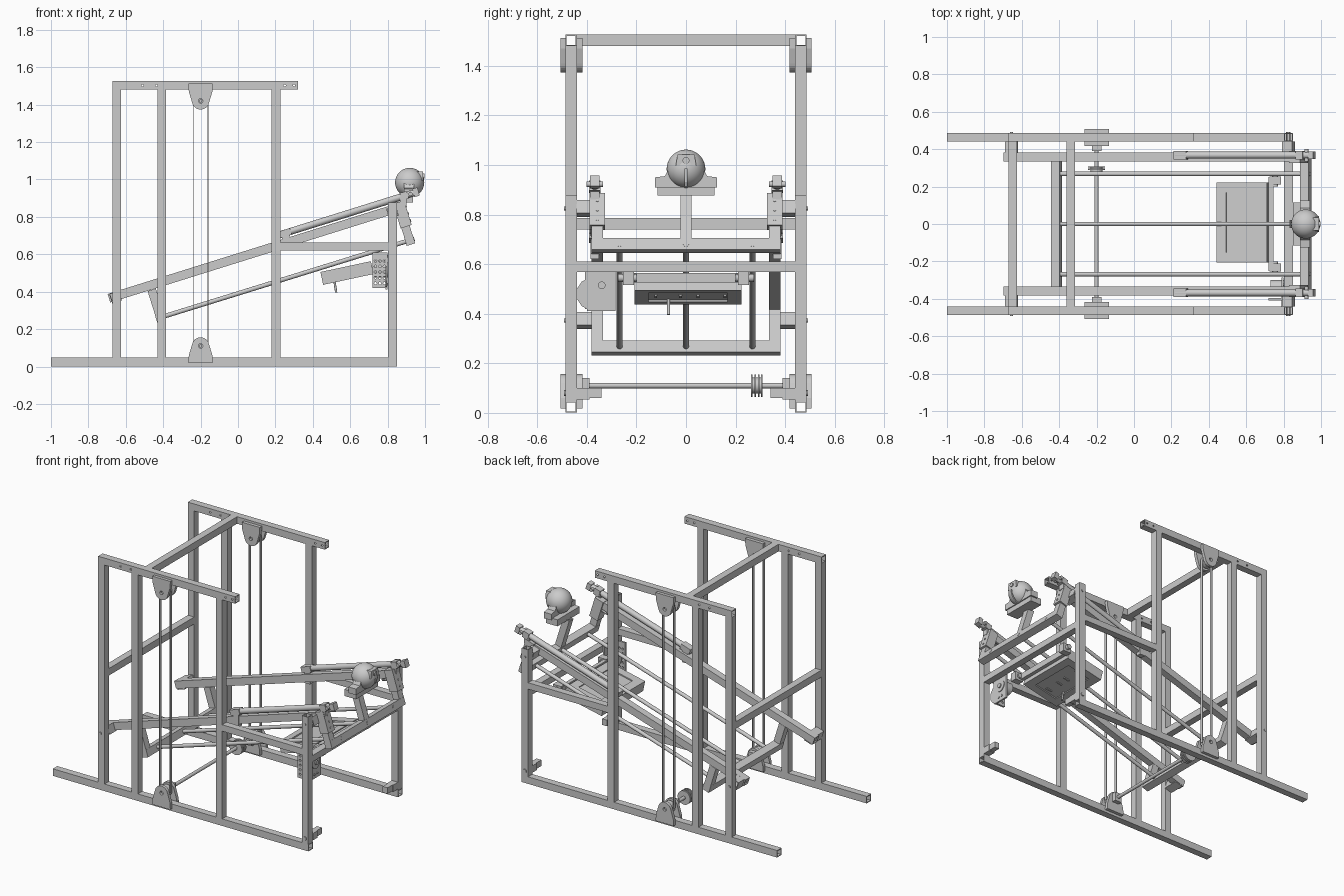
import bpy, bmesh
from math import sin, cos, pi, atan
from mathutils import Vector as V

if "Cube" in bpy.data.objects:
    bpy.data.objects.remove(bpy.data.objects["Cube"])

SLOPE = 0.313
TH = atan(SLOPE)
ALONG = V((cos(TH), 0, sin(TH)))      # direction of the inclined rails
UP = V((-sin(TH), 0, cos(TH)))        # square to the rails


def make(name, bm, smooth=False):
    bmesh.ops.recalc_face_normals(bm, faces=bm.faces)
    me = bpy.data.meshes.new(name)
    bm.to_mesh(me)
    bm.free()
    ob = bpy.data.objects.new(name, me)
    bpy.context.collection.objects.link(ob)
    if smooth:
        bpy.ops.object.select_all(action='DESELECT')
        ob.select_set(True)
        bpy.context.view_layer.objects.active = ob
        bpy.ops.object.shade_smooth_by_angle()
    return ob


def axes(p, q, roll=0.0):
    d = (q - p).normalized()
    u = V((0, 1, 0)) if abs(d.y) < 0.9 else V((cos(roll), 0, sin(roll)))
    return u, d.cross(u)


def beam(name, p, q, w=0.046, h=None, roll=0.0, wall=0.005):
    """Square tube from p to q; wall=0 gives a solid bar."""
    p, q, h = V(p), V(q), h or w
    u, v = axes(p, q, roll)
    bm = bmesh.new()

    def ring(c, i):
        return [bm.verts.new(c + u * a * (w / 2 - i) + v * b * (h / 2 - i))
                for a, b in ((-1, -1), (1, -1), (1, 1), (-1, 1))]
    o0, o1 = ring(p, 0), ring(q, 0)
    pairs = [(o0, o1)]
    if wall:
        i0, i1 = ring(p, wall), ring(q, wall)
        pairs += [(o1, i1), (i1, i0), (i0, o0)]
    else:
        bm.faces.new(o0)
        bm.faces.new(o1)
    for a, b in pairs:
        for k in range(4):
            bm.faces.new((a[k], a[(k + 1) % 4], b[(k + 1) % 4], b[k]))
    return make(name, bm)


def box(name, x0, x1, y0, y1, z0, z1):
    x = (x0 + x1) / 2
    y = (y0 + y1) / 2
    return beam(name, (x, y, z0), (x, y, z1), abs(y1 - y0), x1 - x0, wall=0)


def add_rod(bm, p, q, r, n):
    p, q = V(p), V(q)
    u, v = axes(p, q)
    rings = [[bm.verts.new(c + r * (u * cos(2 * pi * k / n) + v * sin(2 * pi * k / n)))
              for k in range(n)] for c in (p, q)]
    for k in range(n):
        bm.faces.new([rings[0][k], rings[0][k - 1], rings[1][k - 1], rings[1][k]])
    for r_ in rings:
        bm.faces.new(r_)


def rod(name, p, q, r, n=24):
    bm = bmesh.new()
    add_rod(bm, p, q, r, n)
    return make(name, bm, True)


def prism(name, pts, t0, t1, axis):
    bm = bmesh.new()
    vs = [bm.verts.new((t0, a, b) if axis == 'x' else (a, t0, b)) for a, b in pts]
    f = bm.faces.new(vs)
    g = bmesh.ops.extrude_face_region(bm, geom=[f])['geom']
    mv = V((t1 - t0, 0, 0)) if axis == 'x' else V((0, t1 - t0, 0))
    bmesh.ops.translate(bm, vec=mv, verts=[e for e in g if isinstance(e, bmesh.types.BMVert)])
    return make(name, bm)


def cut(ob, cutter):
    cutter.hide_render = True
    cutter.hide_set(True)
    m = ob.modifiers.new('cut', 'BOOLEAN')
    m.operation, m.object, m.solver = 'DIFFERENCE', cutter, 'EXACT'


def holes(ob, centres, r, y, depth=0.06):
    """Drill round holes along y at (x, z) centres."""
    bm = bmesh.new()
    for x, z in centres:
        add_rod(bm, (x, y - depth, z), (x, y + depth, z), r, 12)
    cut(ob, make(ob.name + '_hole_cutter', bm))


def lug(flip):
    pts = [(-0.265, 0.018), (-0.135, 0.018), (-0.137, 0.06)]
    pts += [(-0.2 + 0.046 * cos(a), 0.11 + 0.046 * sin(a)) for a in
            [pi * (0.08 + 0.84 * k / 12) for k in range(13)]] + [(-0.263, 0.06)]
    return [(x, 1.53 - z if flip else z) for x, z in pts]


for s in (-1, 1):
    y = s * 0.4635
    side = 'near' if s < 0 else 'far'
    # side frame
    beam(f'{side}_floor_rail', (-1, y, 0.024), (0.85, y, 0.024))
    top = beam(f'{side}_top_rail', (-0.672, y, 1.503), (0.32, y, 1.503))
    holes(top, [(x, 1.503) for x in (-0.51, -0.435, 0.25, 0.3)], 0.006, y)
    for nm, x, z in (('rear', -0.649, 1.48), ('middle', -0.407, 1.48),
                     ('inner', 0.203, 1.48), ('front', 0.826, 0.878)):
        beam(f'{side}_{nm}_post', (x, y, 0.047), (x, y, z))
    beam(f'{side}_middle_rail', (0.226, y, 0.642), (0.803, y, 0.642), 0.046, 0.042)
    # foot catch at the front post
    box(f'{side}_foot_catch', 0.805, 0.85, s * 0.39, s * 0.44, 0.055, 0.1)
    box(f'{side}_foot_catch_tip', 0.81, 0.845, s * 0.34, s * 0.39, 0.06, 0.1)
    rod(f'{side}_foot_bolt', (0.826, s * 0.43, 0.08), (0.826, s * 0.492, 0.08), 0.012)

    # belt pulleys, lugs and belts
    for nm, flip, zc in (('lower', 0, 0.11), ('upper', 1, 1.42)):
        for tag, a, b in (('outer', 0.487, 0.507), ('inner', 0.418, 0.44)):
            o = prism(f'{side}_{nm}_{tag}_lug', lug(flip), s * a, s * b, 'y')
            if nm == 'upper' or tag == 'outer':
                holes(o, [(-0.2, zc)], 0.012, s * (a + b) / 2, 0.03)
        rod(f'{side}_{nm}_pulley', (-0.2, y - 0.014, zc), (-0.2, y + 0.014, zc), 0.037, 32)
        rod(f'{side}_{nm}_pulley_axle', (-0.2, s * 0.43, zc), (-0.2, s * 0.495, zc), 0.009)
    for x in (-0.239, -0.161):
        box(f'{side}_belt', x - 0.002, x + 0.002, y - 0.01, y + 0.01, 0.11, 1.42)

    # inclined rail with its pivot blocks
    yr = s * 0.358
    beam(f'{side}_inclined_rail', (-0.69, yr, 0.365), (0.845, yr, 0.845), 0.046, 0.048)
    for x, z in ((-0.655, 0.372), (0.826, 0.825)):
        beam(f'{side}_pivot_block', (x, s * 0.335, z), (x, s * 0.441, z), 0.055, roll=TH)
        rod(f'{side}_pivot_bolt', (x, s * 0.44, z), (x, s * 0.492, z), 0.008)

    # carriage end arms
    lo, hi = V((-0.415, yr, 0.262)), V((0.918, yr, 0.675))
    beam(f'{side}_lower_arm', lo - UP * 0.023, lo + UP * 0.155, 0.046)
    beam(f'{side}_upper_arm', hi - UP * 0.023, hi + UP * 0.2, 0.046)
    beam(f'{side}_arm_plate', hi + UP * 0.075 + ALONG * 0.004,
         hi + UP * 0.212 + ALONG * 0.004, 0.064, 0.062, wall=0)
    for t in (0.1, 0.14, 0.18):
        c = hi + UP * t
        rod(f'{side}_plate_bolt', c, c + ALONG * 0.039, 0.006, 12)

    # gas strut above the rail
    ys = s * 0.368
    a, b = V((0.225, ys, 0.705)), V((0.965, ys, 0.936))
    d = (b - a).normalized()
    rod(f'{side}_strut', a, b, 0.0185)
    beam(f'{side}_strut_lower_clevis', a - d * 0.01, a + d * 0.06, 0.046, 0.036, wall=0)
    beam(f'{side}_strut_upper_clevis', b - d * 0.1, b - d * 0.06, 0.046, 0.042, wall=0)
    beam(f'{side}_strut_cap', b - d * 0.028, b, 0.04, 0.045, wall=0)
    box(f'{side}_strut_foot', 0.235, 0.275, ys - 0.018, ys + 0.018, 0.62, 0.71)
    box(f'{side}_strut_head', 0.865, 0.9, ys - 0.02, ys + 0.02, 0.86, 0.91)
    c = b - d * 0.045
    rod(f'{side}_strut_pin', c - V((0, 0.034, 0)), c + V((0, 0.034, 0)), 0.011)

# cross members of the main frame
for nm, x, z, h in (('top', -0.338, 1.503, 0.046), ('rear', -0.649, 0.763, 0.046),
                    ('front', 0.826, 0.59, 0.042)):
    beam(f'{nm}_cross_bar', (x, -0.441, z), (x, 0.441, z), 0.046, h)

# carriage cross bars and the three guide rods
for nm, x, z in (('lower', -0.415, 0.262), ('upper', 0.918, 0.675)):
    beam(f'{nm}_carriage_bar', (x, -0.381, z), (x, 0.381, z), 0.048, 0.048, roll=TH)
for y in (-0.268, 0, 0.268):
    p, q = V((-0.415, y, 0.262)), V((0.918, y, 0.675))
    rod('guide_rod', p, q + ALONG * 0.026, 0.012)

# drive shaft and winding drum
rod('drive_shaft', (-0.2, -0.43, 0.11), (-0.2, 0.43, 0.11), 0.011)
rod('drum_core', (-0.2, 0.265, 0.11), (-0.2, 0.307, 0.11), 0.032, 32)
for y in (0.265, 0.279, 0.293, 0.305):
    rod('drum_flange', (-0.2, y - 0.003, 0.11), (-0.2, y + 0.003, 0.11), 0.045, 32)
for s in (-1, 1):
    box('shaft_bearing', -0.225, -0.175, s * 0.39, s * 0.42, 0.08, 0.14)

# tilted tray with a recessed underside
TT = 0.21
TA, TU = V((cos(TT), 0, sin(TT))), V((-sin(TT), 0, cos(TT)))
c = V((0.583, 0.008, 0.5))
tray = beam('tray', c - TA * 0.138, c + TA * 0.138, 0.43, 0.07, wall=0)
for nm, t in (('bottom', -0.04), ('top', 0.04)):
    k = c + TU * t
    cut(tray, beam(f'tray_{nm}_recess_cutter', k - TA * 0.085, k + TA * 0.085, 0.32, 0.025, wall=0))
for y in (-0.13, -0.03, 0.04, 0.15):
    k = c + V((0, y, 0)) - TU * 0.028
    beam('tray_latch', k - TA * 0.02, k + TA * 0.02, 0.012, 0.012, wall=0)
rod('tray_handle', (0.515, -0.07, 0.46), (0.525, -0.07, 0.396), 0.006)
box('tray_mount_bar', 0.72, 0.745, -0.25, 0.25, 0.525, 0.565)
for s in (-1, 1):
    box('tray_hinge', 0.725, 0.785, s * 0.21, s * 0.255, 0.515, 0.57)
    rod('tray_hinge_pin', (0.755, s * 0.2, 0.545), (0.755, s * 0.275, 0.545), 0.016)

# drive motor on a drilled side plate
plate = box('motor_side_plate', 0.718, 0.8, -0.408, -0.395, 0.42, 0.61)
holes(plate, [(x, 0.445 + 0.03 * k) for x in (0.735, 0.759, 0.783) for k in range(5)], 0.007, -0.4)
box('motor_face_plate', 0.788, 0.8, -0.4, -0.285, 0.412, 0.61)
rod('motor_body', (0.73, -0.34, 0.515), (0.805, -0.34, 0.515), 0.04, 32)
rod('motor_hub', (0.8, -0.34, 0.515), (0.812, -0.34, 0.515), 0.015)
for z in (0.44, 0.59):
    for y in (-0.355, -0.325):
        rod('motor_bolt', (0.79, y, z), (0.805, y, z), 0.007, 12)
prism('motor_flange', [(-0.4, 0.42), (-0.42, 0.43), (-0.44, 0.46), (-0.44, 0.5),
                       (-0.42, 0.53), (-0.4, 0.54)], 0.788, 0.797, 'x')

# head stem, cradle and ball
p = V((0.912, 0, 0.695))
beam('head_stem', p, p + UP * 0.2, 0.045)
box('head_base', 0.85, 0.935, -0.115, 0.115, 0.877, 0.92)
prism('head_cradle', [(-0.125, 0.91), (0.125, 0.91), (0.125, 0.95), (0.085, 0.955),
                      (0.07, 0.985), (-0.07, 0.985), (-0.085, 0.955), (-0.125, 0.95)],
      0.888, 0.942, 'x')
bm = bmesh.new()
bmesh.ops.create_uvsphere(bm, u_segments=40, v_segments=24, radius=0.078)
bmesh.ops.translate(bm, vec=(0.918, 0, 0.984), verts=bm.verts)
ball = make('head_ball', bm, True)
cut(ball, box('ball_slot_cutter', 0.95, 1.02, -0.004, 0.004, 0.88, 0.985))
prism('ball_window', [(-0.042, 0.995), (0.042, 0.995), (0.034, 1.043), (-0.034, 1.043)],
      0.94, 0.99, 'x')
rod('ball_window_lens', (0.985, 0, 1.018), (0.998, 0, 1.018), 0.014)
